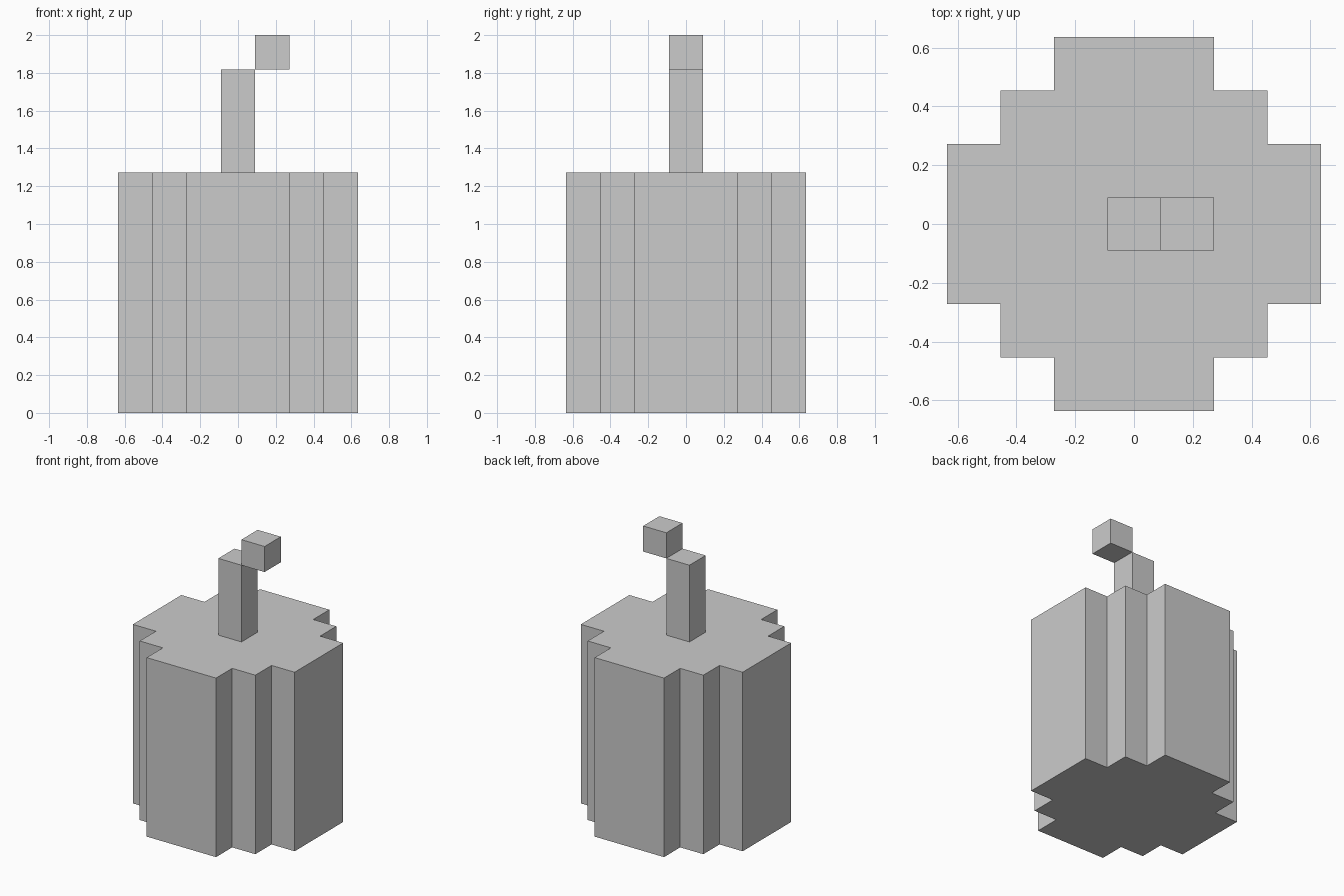
import bpy
import bmesh

if "Cube" in bpy.data.objects:
    bpy.data.objects.remove(bpy.data.objects["Cube"])

U = 2 / 11  # one voxel block; the model is 11 blocks tall


def prism(name, outline, z0, z1):
    """Extrude a plan outline (in blocks) from z0 to z1."""
    bm = bmesh.new()
    base = bm.faces.new([bm.verts.new((x * U, y * U, z0 * U)) for x, y in outline])
    top = bmesh.ops.extrude_face_region(bm, geom=[base], use_keep_orig=True)
    verts = [v for v in top["geom"] if isinstance(v, bmesh.types.BMVert)]
    bmesh.ops.translate(bm, verts=verts, vec=(0, 0, (z1 - z0) * U))
    bmesh.ops.recalc_face_normals(bm, faces=bm.faces)
    mesh = bpy.data.meshes.new(name)
    bm.to_mesh(mesh)
    bm.free()
    obj = bpy.data.objects.new(name, mesh)
    bpy.context.collection.objects.link(obj)
    return obj


def square(cx):
    return [(cx - .5, -.5), (cx + .5, -.5), (cx + .5, .5), (cx - .5, .5)]


# Stepped round body: one corner turned four times
outline = []
corner = [(3.5, 1.5), (2.5, 1.5), (2.5, 2.5), (1.5, 2.5), (1.5, 3.5)]
for _ in range(4):
    outline += corner
    corner = [(-y, x) for x, y in corner]
prism("body", outline, 0, 7)

# Upright stem and its offset tip
prism("stem", square(0), 7, 10)
prism("stem_tip", square(1), 10, 11)
